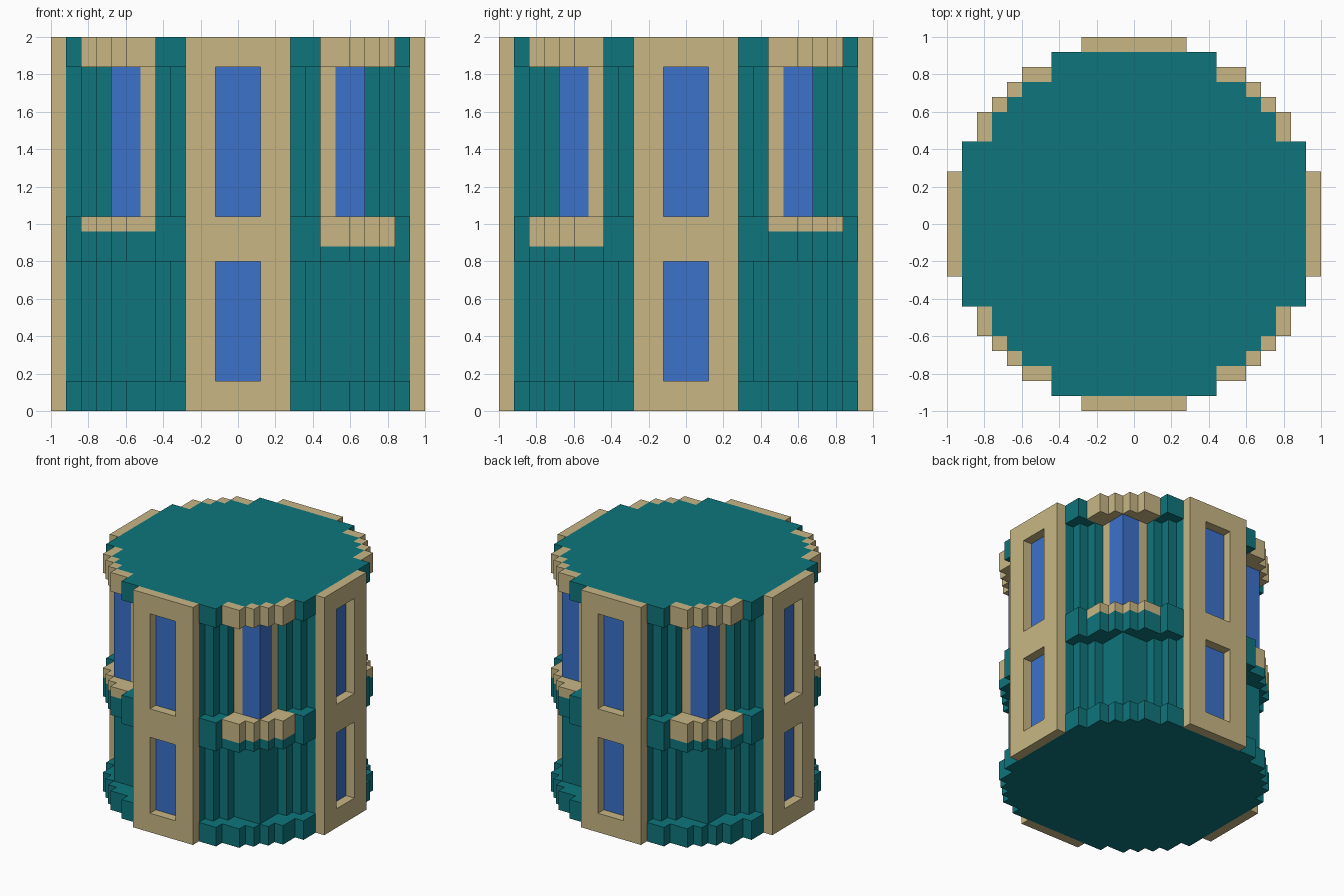
import bpy, bmesh

if "Cube" in bpy.data.objects:
    bpy.data.objects.remove(bpy.data.objects["Cube"])


def material(name, rgb):
    m = bpy.data.materials.new(name)
    m.diffuse_color = (*rgb, 1)
    m.use_nodes = True
    m.node_tree.nodes["Principled BSDF"].inputs["Base Color"].default_value = m.diffuse_color
    return m


TEAL = material("teal", (0.0044, 0.181, 0.202))
TAN = material("tan stone", (0.578, 0.468, 0.231))
BLUE = material("window blue", (0.045, 0.168, 0.591))


def turn(p, k):
    """Quarter turns clockwise seen from above."""
    x, y = p
    for _ in range(k):
        x, y = y, -x
    return x, y


def ring(eighth):
    """Mirror an eighth of the outline over its diagonal, then repeat four times."""
    quarter = eighth + [(y, x) for x, y in reversed(eighth[:-1])]
    return [turn(p, k) for k in range(4) for p in quarter]


def rect(x0, x1, y0, y1):
    return [(x0, y0), (x1, y0), (x1, y1), (x0, y1)]


def prisms(name, solids, mats, rule=None):
    """Object made of upright prisms, each (outline, z0, z1)."""
    bm = bmesh.new()
    for pts, z0, z1 in solids:
        lo = [bm.verts.new((x, y, z0)) for x, y in pts]
        hi = [bm.verts.new((x, y, z1)) for x, y in pts]
        bm.faces.new(lo)
        bm.faces.new(hi)
        for i in range(len(pts)):
            j = (i + 1) % len(pts)
            bm.faces.new((lo[i], lo[j], hi[j], hi[i]))
    bmesh.ops.recalc_face_normals(bm, faces=bm.faces)
    bm.normal_update()
    if rule:
        for f in bm.faces:
            f.material_index = rule(f)
    me = bpy.data.meshes.new(name)
    bm.to_mesh(me)
    bm.free()
    for m in mats:
        me.materials.append(m)
    bpy.context.collection.objects.link(bpy.data.objects.new(name, me))


# Stepped outlines
OUTER = ring([(.44, .92), (.44, .84), (.60, .84), (.60, .76), (.68, .76), (.68, .68)])
WALL = ring([(.28, .92), (.28, .84), (.36, .84), (.36, .76), (.44, .76),
             (.44, .68), (.52, .68), (.68, .68)])
CROSS = ring([(.44, .92), (.44, .60), (.60, .60)])
ROOF = ring([(.44, .92), (.44, .76), (.60, .76), (.60, .68), (.68, .68)])
half = [(.44, .60), (.44, .84), (.60, .84), (.60, .76), (.68, .76)]
CORNER = half + [(.68, .68)] + [(y, x) for x, y in reversed(half)] + [(.60, .60)]


def corner(k):
    return [turn(p, k) for p in CORNER]


def window_rule(f):
    """Corner glass on the flat bay, with a stone jamb on each side."""
    c = f.calc_center_median()
    a, b = sorted((abs(c.x), abs(c.y)))
    if abs(f.normal.z) > .5 or abs(b - .68) > .01 or a < .44:
        return 0
    return 2 if a > .52 else 1


# Body
prisms("base_band", [(OUTER, 0, .16)], [TEAL])
prisms("lower_wall", [(WALL, .16, .80)], [TEAL])
prisms("middle_band", [(CROSS, .80, 1.04)], [TEAL])
prisms("upper_wall", [(WALL, 1.04, 1.84)], [TEAL, TAN, BLUE], window_rule)
prisms("top_band", [(CROSS, 1.84, 1.92)], [TEAL])
prisms("roof", [(ROOF, 1.92, 2)], [TEAL])

# Corner sills: two diagonal corners have the deeper sill
sill_z = [.96, .88, .96, .88]
prisms("sill_support", [(corner(k), .80, sill_z[k]) for k in range(4)], [TEAL])
prisms("window_sill", [(corner(k), sill_z[k], 1.04) for k in range(4)], [TAN])

# Corner lintels, with an edging around the roof
edging = [rect(.44, .60, .76, .84), rect(.60, .68, .68, .76),
          rect(.68, .76, .60, .68), rect(.76, .84, .44, .60)]
prisms("window_lintel",
       [(corner(k), 1.84, 1.92) for k in range(4)] +
       [([turn(p, k) for p in r], 1.92, 2) for k in range(4) for r in edging], [TAN])

# Four window bays: stone frame with two recessed panes
frame = [(rect(-.28, -.12, .92, 1), 0, 2), (rect(.12, .28, .92, 1), 0, 2)]
frame += [(rect(-.12, .12, .92, 1), a, b) for a, b in ((0, .16), (.80, 1.04), (1.84, 2))]
panes = [(rect(-.12, .12, .916, .923), a, b) for a, b in ((.16, .80), (1.04, 1.84))]
for k, side in enumerate(("back", "right", "front", "left")):
    for part, solids, mat in (("frame", frame, TAN), ("glass", panes, BLUE)):
        prisms(f"{side}_window_{part}",
               [([turn(p, k) for p in pts], a, b) for pts, a, b in solids], [mat])
